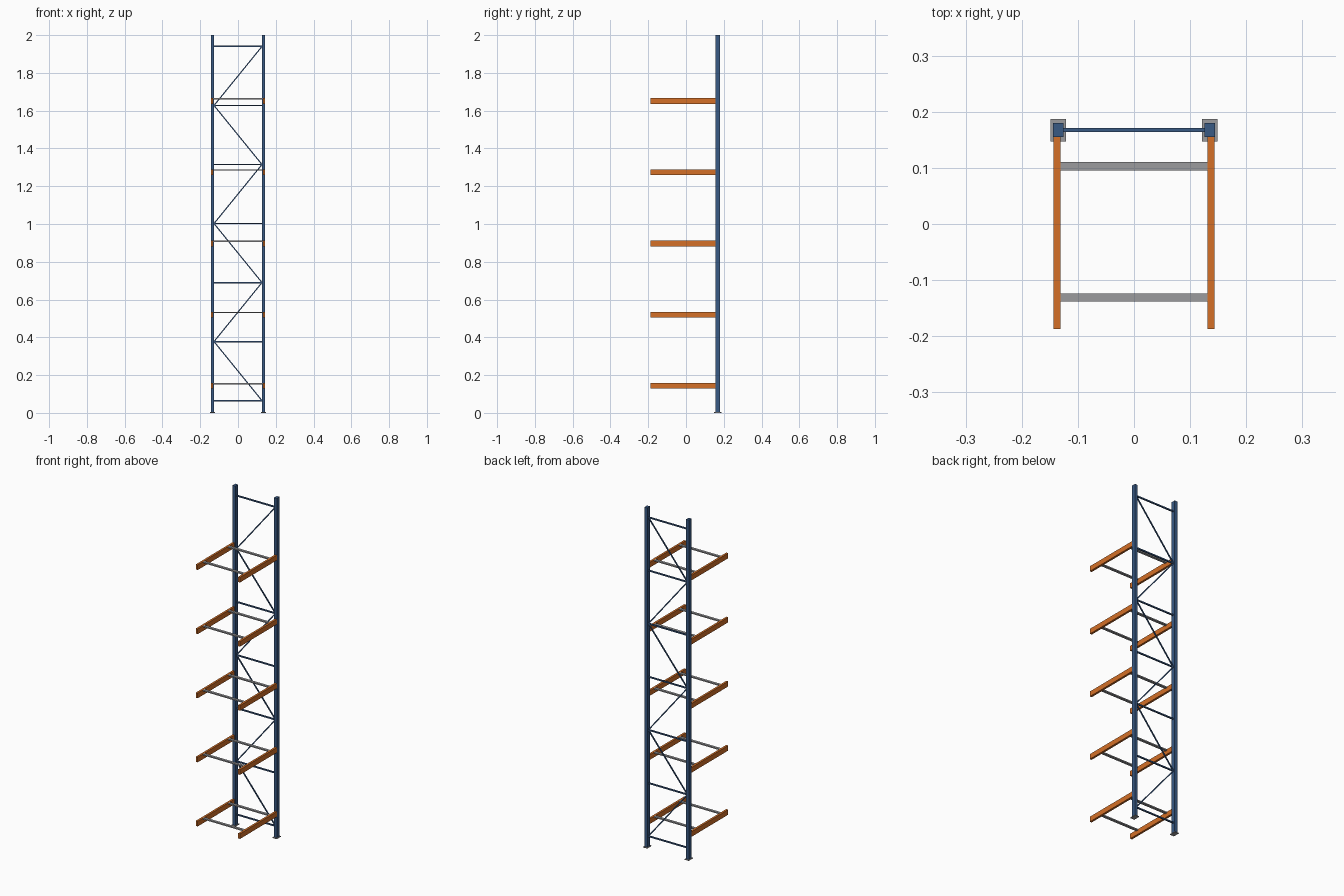
import bpy, math
from mathutils import Vector

if "Cube" in bpy.data.objects:
    bpy.data.objects.remove(bpy.data.objects["Cube"])


def material(name, rgb):
    m = bpy.data.materials.new(name)
    m.diffuse_color = (*rgb, 1)
    m.use_nodes = True
    m.node_tree.nodes["Principled BSDF"].inputs["Base Color"].default_value = m.diffuse_color
    return m


BLUE = material("blue paint", (0.04, 0.10, 0.23))
ORANGE = material("orange paint", (0.66, 0.16, 0.02))
GREY = material("galvanised grey", (0.33, 0.33, 0.34))


def box(name, lo, hi, mat):
    """Axis-aligned box between two corners."""
    lo, hi = Vector(lo), Vector(hi)
    bpy.ops.mesh.primitive_cube_add(size=1, location=(lo + hi) / 2)
    o = bpy.context.object
    o.name = name
    o.scale = hi - lo
    bpy.ops.object.transform_apply(location=False, rotation=False, scale=True)
    o.data.materials.append(mat)
    return o


def bar(name, a, b, depth, height, mat):
    """Flat bar in the XZ plane running from a to b."""
    a, b = Vector(a), Vector(b)
    d = b - a
    o = box(name, (-d.length / 2, -depth / 2, -height / 2),
            (d.length / 2, depth / 2, height / 2), mat)
    o.location = (a + b) / 2
    o.rotation_euler = (0, -math.atan2(d.z, d.x), 0)
    return o


FRAME_Y = 0.1675

# uprights with foot plates
for side, s in (("left", -1), ("right", 1)):
    x = s * 0.135
    box(side + "_foot_plate", (x - 0.0135, 0.147, 0), (x + 0.0135, 0.187, 0.004), GREY)
    box(side + "_upright", (x - 0.009, 0.155, 0.004), (x + 0.009, 0.18, 2.0), BLUE)

# frame bracing: horizontals joined by a zigzag of diagonals
levels = [0.065 + i * 0.3125 for i in range(7)]
for z in levels:
    bar("horizontal_brace", (-0.127, FRAME_Y, z), (0.127, FRAME_Y, z), 0.0075, 0.0075, BLUE)
for i, (z0, z1) in enumerate(zip(levels, levels[1:])):
    s = 1 if i % 2 == 0 else -1
    bar("diagonal_brace", (s * 0.127, FRAME_Y, z0), (-s * 0.127, FRAME_Y, z1),
        0.006, 0.006, BLUE)

# five shelf levels: two cantilever arms and two cross bars each
for i in range(5):
    z = 0.143 + i * 0.377
    for side, s in (("left", -1), ("right", 1)):
        x = s * 0.1375
        box(side + "_arm", (x - 0.0062, -0.187, z - 0.015), (x + 0.0062, 0.156, z + 0.015), ORANGE)
    for name, y in (("front", -0.131), ("rear", 0.103)):
        box(name + "_cross_bar", (-0.132, y - 0.0075, z + 0.008),
            (0.132, y + 0.0075, z + 0.015), GREY)
